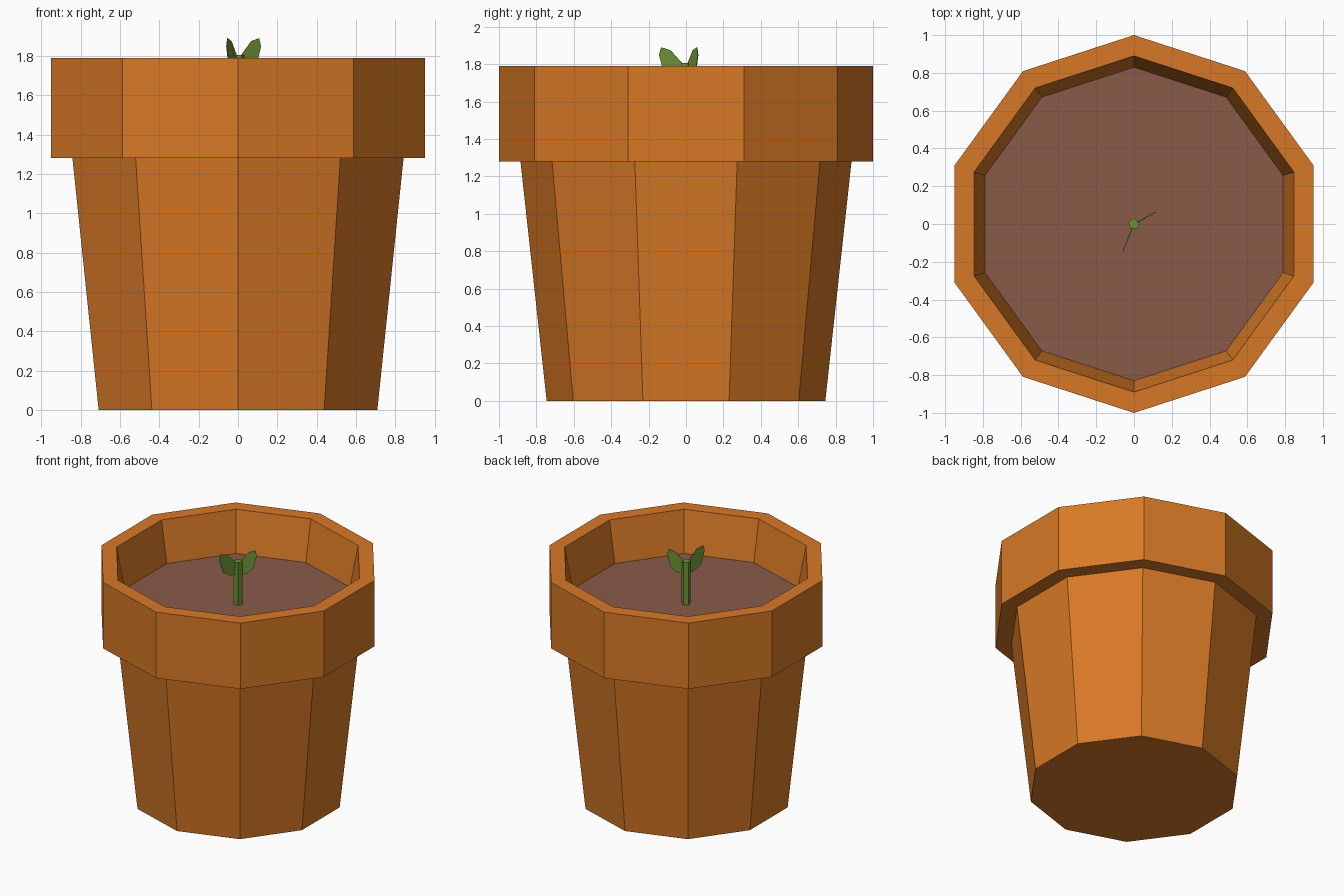
import bpy, bmesh, math
from mathutils import Vector

if "Cube" in bpy.data.objects:
    bpy.data.objects.remove(bpy.data.objects["Cube"])


def material(name, rgb):
    m = bpy.data.materials.new(name)
    m.diffuse_color = (*rgb, 1.0)
    m.use_nodes = True
    m.node_tree.nodes["Principled BSDF"].inputs["Base Color"].default_value = m.diffuse_color
    return m


terracotta = material("terracotta", (0.68, 0.19, 0.019))
soil_brown = material("soil_brown", (0.25, 0.105, 0.064))
leaf_green = material("leaf_green", (0.15, 0.29, 0.036))


def finish(name, bm, mat):
    me = bpy.data.meshes.new(name)
    bm.to_mesh(me)
    bm.free()
    me.materials.append(mat)
    ob = bpy.data.objects.new(name, me)
    bpy.context.collection.objects.link(ob)
    return ob


def lathe(name, profile, sides, mat, cap_start=False, cap_end=False):
    """Stack of rings from (radius, z) points, first vertex towards +y."""
    bm = bmesh.new()
    rings = []
    for r, z in profile:
        angles = [math.pi / 2 + math.tau * i / sides for i in range(sides)]
        rings.append([bm.verts.new((r * math.cos(a), r * math.sin(a), z)) for a in angles])
    for low, high in zip(rings, rings[1:]):
        for i in range(sides):
            j = (i + 1) % sides
            bm.faces.new((low[i], low[j], high[j], high[i]))
    if cap_start:
        bm.faces.new(rings[0][::-1])
    if cap_end:
        bm.faces.new(rings[-1])
    return finish(name, bm, mat)


def leaf(name, outline, angle, stretch, mat, thickness=0.004):
    """Thin upright blade growing outward from the stem."""
    out = Vector((math.cos(angle), math.sin(angle), 0))
    side = Vector((-out.y, out.x, 0)) * thickness / 2
    bm = bmesh.new()
    mid = [out * t * stretch + Vector((0, 0, z)) for t, z in outline]
    a = [bm.verts.new(p + side) for p in mid]
    b = [bm.verts.new(p - side) for p in mid]
    bm.faces.new(a)
    bm.faces.new(b[::-1])
    n = len(mid)
    for i in range(n):
        j = (i + 1) % n
        bm.faces.new((a[j], a[i], b[i], b[j]))
    bmesh.ops.recalc_face_normals(bm, faces=bm.faces[:])
    return finish(name, bm, mat)


# Pot: tapered body, thick rim and inner wall in one profile
SOIL_Z = 1.475
lathe("pot", [(0.745, 0), (0.885, 1.28), (1.0, 1.28), (1.0, 1.79),
              (0.89, 1.79), (0.83, SOIL_Z)], 10, terracotta, cap_start=True)

# Soil surface
lathe("soil", [(0.83, SOIL_Z)], 10, soil_brown, cap_end=True)

# Sprout: five-sided stem and two upright leaves
lathe("stem", [(0.032, SOIL_Z), (0.032, 1.805)], 5, leaf_green, cap_end=True)
outline = [(0.015, 1.80), (0.077, 1.875), (0.122, 1.89), (0.133, 1.85),
           (0.108, 1.75), (0.06, 1.71), (0.015, 1.705)]
leaf("right_leaf", outline, math.radians(29), 1.0, leaf_green)
leaf("left_leaf", outline, math.radians(248), 1.17, leaf_green)
